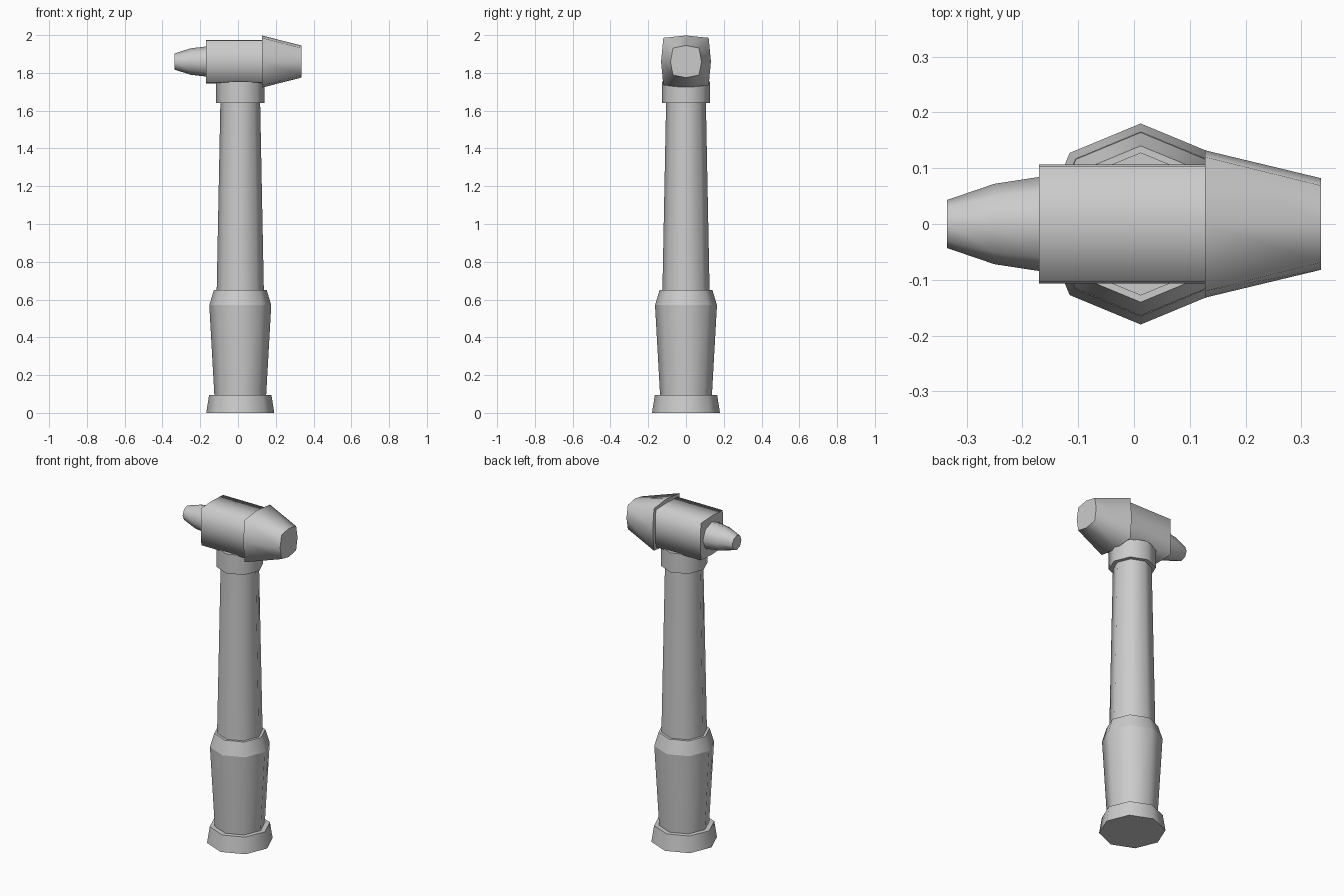
import bpy, bmesh, math
from mathutils import Vector

cube = bpy.data.objects.get("Cube")
if cube:
    bpy.data.objects.remove(cube)

grey = bpy.data.materials.new("plain grey")
grey.use_nodes = True
colour = (0.6, 0.6, 0.6, 1)
grey.diffuse_color = colour
grey.node_tree.nodes["Principled BSDF"].inputs["Base Color"].default_value = colour

HANDLE_X = 0.012
HEAD_Z = 1.86


def loft(name, sections, place):
    """Join eight-sided sections (position, half width, half height, corner factor)."""
    bm = bmesh.new()
    rings = []
    for pos, a, b, corner in sections:
        ring = []
        for i in range(8):
            t = math.tau * i / 8
            u, v = math.cos(t), math.sin(t)
            if i % 2:
                u, v = math.copysign(corner, u), math.copysign(corner, v)
            ring.append(bm.verts.new(place(pos, a * u, b * v)))
        rings.append(ring)
    for low, high in zip(rings, rings[1:]):
        for i in range(8):
            j = (i + 1) % 8
            bm.faces.new((low[i], low[j], high[j], high[i])).smooth = True
    bm.faces.new(rings[0][::-1])
    bm.faces.new(rings[-1])
    bmesh.ops.recalc_face_normals(bm, faces=bm.faces)
    # Sides blend smoothly around, the rings stay crisp
    for ring in rings:
        for i in range(8):
            bm.edges.get((ring[i], ring[(i + 1) % 8])).smooth = False
    mesh = bpy.data.meshes.new(name)
    bm.to_mesh(mesh)
    bm.free()
    mesh.materials.append(grey)
    obj = bpy.data.objects.new(name, mesh)
    bpy.context.collection.objects.link(obj)
    return obj


def upright(name, profile):
    round_corner = math.sqrt(0.5)
    return loft(name, [(z, r, r, round_corner) for z, r in profile],
                lambda z, u, v: Vector((HANDLE_X + u, v, z)))


def along_x(name, sections):
    return loft(name, sections, lambda x, u, v: Vector((x, u, HEAD_Z + v)))


# Handle
upright("pommel", [(0, 0.18), (0.095, 0.165)])
upright("grip", [(0.09, 0.137), (0.57, 0.164), (0.65, 0.14)])
upright("shaft", [(0.64, 0.125), (1.66, 0.105)])
upright("collar", [(1.64, 0.128), (1.755, 0.128)])

# Head
along_x("head_body", [(-0.17, 0.107, 0.115, 0.96), (0.13, 0.107, 0.115, 0.96)])
along_x("striking_face", [(0.127, 0.132, 0.138, 0.91), (0.335, 0.082, 0.085, 0.84)])

# Rounded end: the smooth bend is kept soft
peen = along_x("peen", [(-0.335, 0.043, 0.043, 0.71), (-0.25, 0.072, 0.07, 0.71),
                        (-0.165, 0.085, 0.08, 0.71)])
for edge in peen.data.edges:
    if all(abs(peen.data.vertices[i].co.x + 0.25) < 0.001 for i in edge.vertices):
        edge.use_edge_sharp = False
